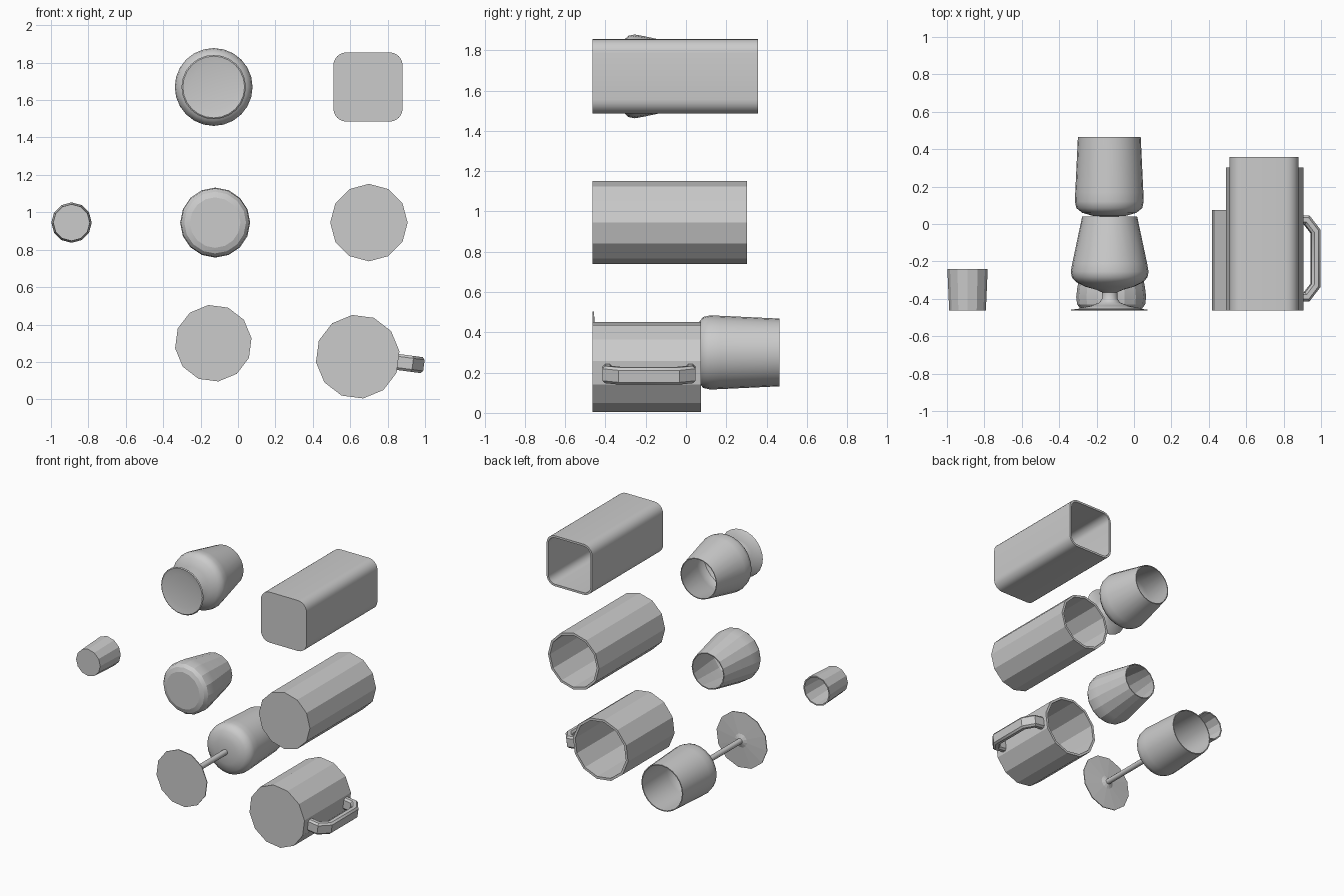
import bpy, bmesh
from math import sin, cos, pi, radians
from mathutils import Vector

if "Cube" in bpy.data.objects:
    bpy.data.objects.remove(bpy.data.objects["Cube"])

BASE = -0.463  # y of every glass bottom


def finish(bm, name, angle):
    bmesh.ops.remove_doubles(bm, verts=bm.verts, dist=1e-5)
    bmesh.ops.recalc_face_normals(bm, faces=bm.faces)
    me = bpy.data.meshes.new(name)
    bm.to_mesh(me)
    bm.free()
    ob = bpy.data.objects.new(name, me)
    bpy.context.collection.objects.link(ob)
    if angle:
        bpy.ops.object.select_all(action='DESELECT')
        ob.select_set(True)
        bpy.context.view_layer.objects.active = ob
        bpy.ops.object.shade_smooth_by_angle(angle=radians(angle))
    return ob


def loft(name, rings, angle=0):
    """Skin a list of point rings and cap both ends."""
    bm = bmesh.new()
    vs = [[bm.verts.new(p) for p in ring] for ring in rings]
    n = len(vs[0])
    for a, b in zip(vs, vs[1:]):
        for i in range(n):
            j = (i + 1) % n
            bm.faces.new((a[i], a[j], b[j], b[i]))
    bm.faces.new(vs[0])
    bm.faces.new(vs[-1])
    return finish(bm, name, angle)


def lathe(name, x, z, profile, n=12, turn=0, angle=0):
    """Profile of (radius, y) points turned about an axis along y."""
    t = [2 * pi * i / n + radians(turn) for i in range(n)]
    return loft(name, [[(x + r * cos(a), y, z + r * sin(a)) for a in t]
                       for r, y in profile], angle)


def hollow(r0, r1, top, wall, floor):
    """Straight cup profile, outside then inside."""
    return [(r0, BASE), (r1, top), (r1 - wall, top), (r0 - wall, BASE + floor)]


# Straight faceted glasses
lathe("shot_glass", -0.89, 0.945, hollow(0.098, 0.108, -0.24, 0.009, 0.02))
lathe("tall_glass", 0.70, 0.945, hollow(0.207, 0.207, 0.303, 0.017, 0.02))
lathe("mug_body", 0.64, 0.228, hollow(0.225, 0.225, 0.075, 0.018, 0.02), turn=7.5)

# Stemless tumbler
lathe("stemless_glass", -0.122, 0.945, [
    (0.135, BASE), (0.165, -0.452), (0.182, -0.43), (0.187, -0.39), (0.181, -0.34),
    (0.132, -0.08), (0.125, -0.08), (0.173, -0.34), (0.178, -0.39),
    (0.165, -0.435), (0.13, -0.45)], n=16, angle=20)

# Short stemmed goblet
lathe("goblet", -0.13, 1.67, [
    (0.12, -0.455), (0.165, BASE), (0.172, -0.458), (0.165, -0.45), (0.10, -0.437),
    (0.055, -0.42), (0.042, -0.40), (0.042, -0.365), (0.07, -0.352),
    (0.13, -0.335), (0.18, -0.31), (0.202, -0.285), (0.208, -0.255), (0.20, -0.21),
    (0.147, 0.04), (0.141, 0.04), (0.193, -0.21), (0.20, -0.255),
    (0.19, -0.29), (0.13, -0.325), (0.06, -0.342)], n=24, angle=40)

# Long stemmed wine glass
WX, WZ = -0.132, 0.30
lathe("wine_foot", WX, WZ, [(0.206, BASE), (0.206, -0.457), (0.05, -0.447),
                            (0.02, -0.435)], turn=7.5)
lathe("wine_stem", WX, WZ, [(0.02, -0.44), (0.02, 0.05)], angle=40)
lathe("wine_bowl", WX, WZ, [
    (0.03, 0.04), (0.09, 0.044), (0.145, 0.06), (0.176, 0.085), (0.184, 0.12),
    (0.182, 0.17), (0.168, 0.465), (0.161, 0.465), (0.175, 0.17), (0.176, 0.12),
    (0.165, 0.085), (0.135, 0.067), (0.03, 0.052)], n=24, angle=40)


# Square glass with rounded corners
def rounded_square(half, rad, y):
    ring = []
    for k in range(4):
        c = pi / 4 + k * pi / 2
        for s in range(7):
            a = k * pi / 2 + s * pi / 12
            d = (half - rad) * 2 ** 0.5
            ring.append((0.695 + d * cos(c) + rad * cos(a), y,
                         1.67 + d * sin(c) + rad * sin(a)))
    return ring


loft("square_glass", [rounded_square(0.185, 0.07, BASE), rounded_square(0.185, 0.07, 0.357),
                      rounded_square(0.17, 0.055, 0.357), rounded_square(0.17, 0.055, BASE + 0.02)], 30)

# Mug handle: flat bevelled section swept along a (radius, y) path
path = [Vector(p) for p in ((0.208, 0.022), (0.285, 0.022), (0.333, -0.04),
                            (0.333, -0.328), (0.285, -0.39), (0.208, -0.39))]
section = [(-0.024, -0.03), (-0.024, 0.03), (-0.012, 0.043), (0.012, 0.043),
           (0.024, 0.03), (0.024, -0.03), (0.012, -0.043), (-0.012, -0.043)]
tilt = radians(-7.5)
rings = []
for i, p in enumerate(path):
    d0 = (p - path[max(i - 1, 0)]) if i else path[1] - p
    d1 = (path[i + 1] - p) if i < len(path) - 1 else d0
    n0, n1 = [Vector((-d.y, d.x)).normalized() for d in (d0, d1)]
    m = (n0 + n1).normalized()
    m /= m.dot(n0)
    ring = []
    for a, w in section:
        q = p + m * a
        ring.append((0.64 + q.x * cos(tilt) - w * sin(tilt), q.y,
                     0.228 + q.x * sin(tilt) + w * cos(tilt)))
    rings.append(ring)
loft("mug_handle", rings, 35)
